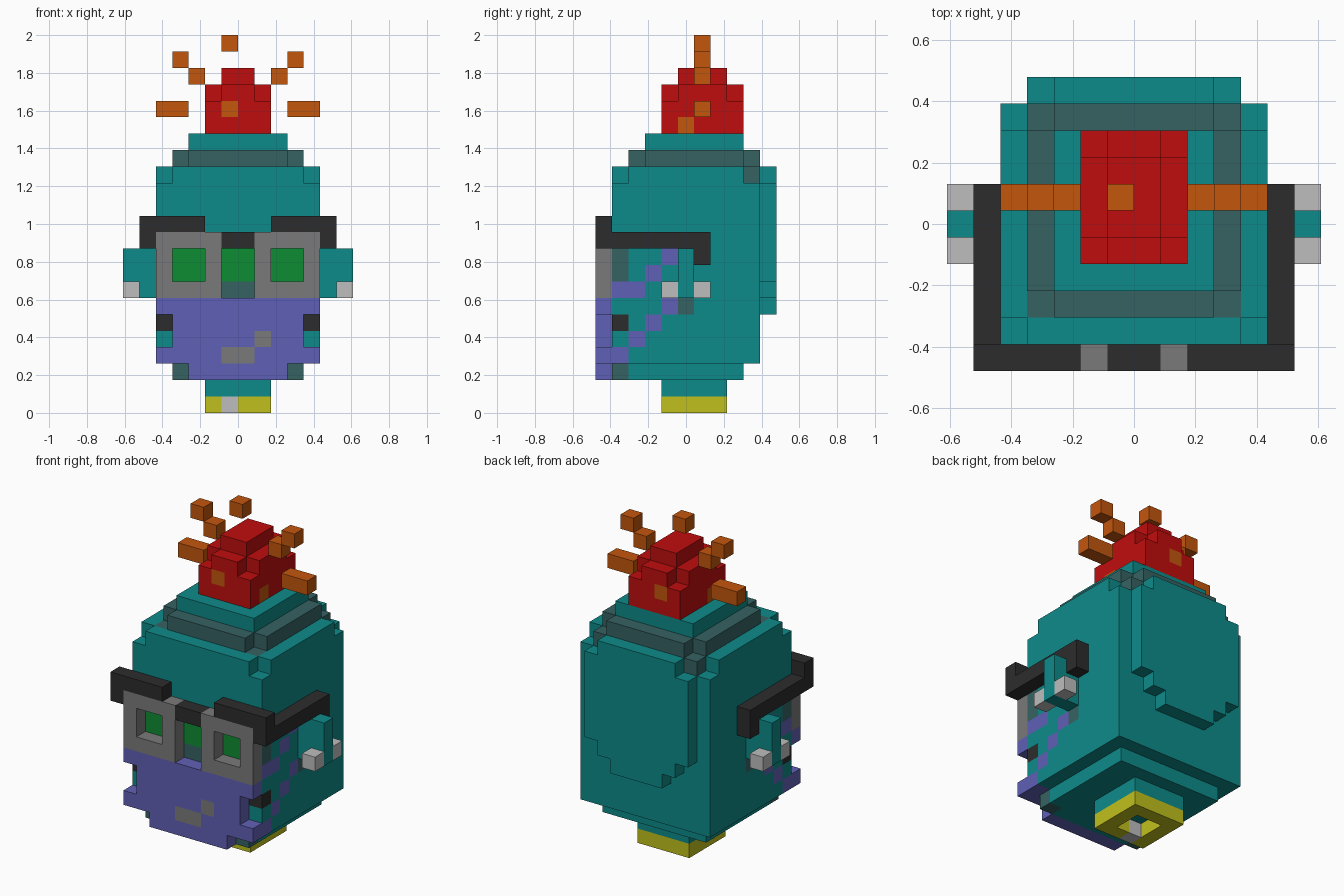
import bpy, bmesh

if "Cube" in bpy.data.objects:
    bpy.data.objects.remove(bpy.data.objects["Cube"], do_unlink=True)

V = 2 / 23  # edge length of one block


def lin(c):
    c /= 255
    return c / 12.92 if c <= 0.04045 else ((c + 0.055) / 1.055) ** 2.4


COLOURS = {
    "teal": (13, 139, 138), "slate": (54, 98, 98), "red": (192, 13, 13),
    "orange": (196, 86, 13), "black": (44, 44, 44), "grey": (122, 122, 122),
    "light_grey": (190, 190, 190), "purple": (96, 96, 182),
    "green": (13, 140, 52), "yellow": (192, 192, 30),
}
MATS = {}
for name, rgb in COLOURS.items():
    m = bpy.data.materials.new(name)
    m.use_nodes = True
    col = tuple(lin(c) for c in rgb) + (1.0,)
    m.diffuse_color = col
    bsdf = m.node_tree.nodes["Principled BSDF"]
    bsdf.inputs["Base Color"].default_value = col
    bsdf.inputs["Roughness"].default_value = 0.8
    MATS[name] = m


def cells(boxes):
    """Block cells covered by boxes (x0, x1, y0, y1, z0, z1); y counts from the front."""
    return {(x, y, z) for x0, x1, y0, y1, z0, z1 in boxes
            for x in range(x0, x1) for y in range(y0, y1) for z in range(z0, z1)}


def both(*boxes):
    """Boxes together with their mirror images across x = 0."""
    return list(boxes) + [(-b[1], -b[0], *b[2:]) for b in boxes]


def part(name, colour, boxes, holes=(), paint=()):
    """Blocky shell from boxes; paint is a list of (colour, boxes) for its cells."""
    solid = cells(boxes) - cells(holes)
    tint = {c: col for col, bxs in paint for c in cells(bxs)}
    used = [colour] + sorted({col for col, _ in paint})
    bm = bmesh.new()
    for c in sorted(solid):
        for axis in range(3):
            for side in (0, 1):
                step = [0, 0, 0]
                step[axis] = 2 * side - 1
                if tuple(a + b for a, b in zip(c, step)) in solid:
                    continue
                u, w = (axis + 1) % 3, (axis + 2) % 3
                ring = []
                for du, dw in ((0, 0), (1, 0), (1, 1), (0, 1)):
                    p = list(c)
                    p[axis] += side
                    p[u] += du
                    p[w] += dw
                    ring.append(bm.verts.new((p[0] * V, (p[1] - 5.5) * V, p[2] * V)))
                f = bm.faces.new(ring if side else ring[::-1])
                f.material_index = used.index(tint.get(c, colour))
    bmesh.ops.remove_doubles(bm, verts=bm.verts, dist=V * 0.01)
    me = bpy.data.meshes.new(name)
    bm.to_mesh(me)
    bm.free()
    for col in used:
        me.materials.append(MATS[col])
    ob = bpy.data.objects.new(name, me)
    bpy.context.collection.objects.link(ob)
    return ob


# Base ring with one pale block, and the neck above it
part("base_ring", "yellow", [(-2, 2, 4, 8, 0, 1)], holes=[(-1, 1, 5, 7, 0, 1)],
     paint=[("light_grey", [(-1, 0, 4, 5, 0, 1)])])
part("neck", "teal", [(-2, 2, 4, 8, 1, 2)])

# Head, with lenses and diagonal side stripes coloured in
side_stripes = both((4, 5, 1, 2, 3, 4), (4, 5, 2, 3, 4, 5), (4, 5, 3, 4, 5, 6),
                    (4, 5, 4, 5, 6, 7), (4, 5, 1, 3, 7, 8), (4, 5, 3, 4, 8, 9),
                    (4, 5, 4, 5, 9, 10))
slate_spots = both((3, 4, 1, 2, 2, 3), (4, 5, 1, 2, 8, 10), (4, 5, 5, 6, 6, 7),
                   (3, 4, 2, 3, 14, 15), (3, 4, 9, 10, 14, 15)) + [(-1, 1, 1, 2, 7, 8)]
part("head", "teal",
     [(-4, 4, 1, 9, 2, 3), (-5, 5, 1, 10, 3, 14),
      (-4, 4, 1, 10, 14, 15), (-5, 5, 2, 9, 14, 15)],
     paint=[("purple", side_stripes), ("slate", slate_spots),
            ("black", both((4, 5, 1, 2, 5, 6))),
            ("green", both((2, 4, 1, 2, 8, 10)) + [(-1, 1, 1, 2, 8, 10)])])

# Rounded plate on the back of the head
part("back_plate", "teal",
     [(-2, 2, 10, 11, 6, 7), (-3, 3, 10, 11, 7, 8),
      (-4, 4, 10, 11, 8, 14), (-3, 3, 10, 11, 14, 15)])

# Stepped crown
part("crown_band", "slate", [(-3, 3, 2, 10, 15, 16), (-4, 4, 3, 9, 15, 16)])
part("crown_top", "teal", [(-3, 3, 3, 9, 16, 17)])

# Beard with a crooked mouth
part("beard", "purple",
     [(-3, 3, 0, 1, 2, 3), (-5, 5, 0, 1, 3, 4), (-4, 4, 0, 1, 4, 6), (-5, 5, 0, 1, 6, 7)],
     paint=[("grey", [(-1, 1, 0, 1, 3, 4), (1, 2, 0, 1, 4, 5)])])

# Spectacles: frames, bridge, brows and side arms
part("spectacle_frames", "grey", both((1, 5, 0, 1, 7, 11)), holes=both((2, 4, 0, 1, 8, 10)))
part("spectacle_bridge", "black", [(-1, 1, 0, 1, 10, 11)])
part("brows_and_arms", "black",
     both((2, 6, 0, 1, 11, 12), (5, 6, 0, 7, 10, 11), (5, 6, 6, 7, 9, 10)))

# Ears and their pale studs
part("ears", "teal", both((5, 7, 5, 6, 7, 10)))
part("ear_studs", "light_grey", both((6, 7, 4, 5, 7, 8), (6, 7, 6, 7, 7, 8)))

# Flame with glowing spots, and sparks floating around it
part("flame", "red",
     [(-2, 2, 4, 9, 17, 19), (-1, 1, 4, 9, 19, 20), (-2, 2, 5, 8, 19, 20), (-1, 1, 5, 8, 20, 21)],
     paint=[("orange", [(-1, 0, 4, 5, 18, 19), (-1, 0, 8, 9, 18, 19)] + both((1, 2, 5, 6, 17, 18)))])
part("sparks", "orange",
     both((3, 5, 6, 7, 18, 19), (2, 3, 6, 7, 20, 21), (3, 4, 6, 7, 21, 22)) + [(-1, 0, 6, 7, 22, 23)])
